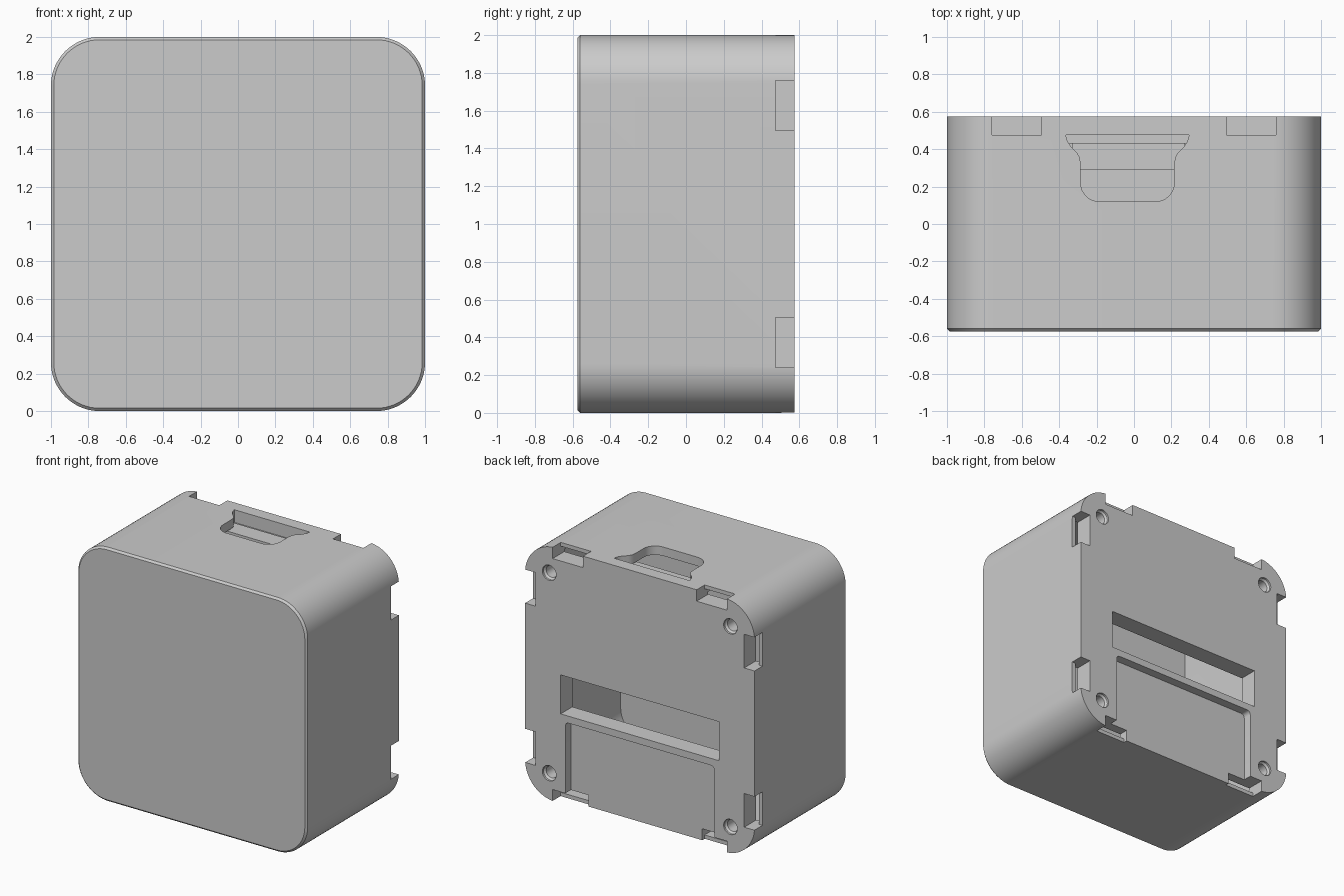
import bpy, bmesh, math
from mathutils import Matrix, Vector

if "Cube" in bpy.data.objects:
    bpy.data.objects.remove(bpy.data.objects["Cube"])

D = 0.575  # half depth

mat = bpy.data.materials.new("light grey plastic")
mat.use_nodes = True
GREY = (0.6, 0.6, 0.6, 1)
mat.diffuse_color = GREY
mat.node_tree.nodes["Principled BSDF"].inputs["Base Color"].default_value = GREY


def rounded_rect(x0, x1, z0, z1, r, seg=12):
    """Outline of a rectangle with round corners."""
    pts = []
    for k, (cx, cz) in enumerate([(x1 - r, z1 - r), (x0 + r, z1 - r),
                                  (x0 + r, z0 + r), (x1 - r, z0 + r)]):
        for i in range(seg + 1):
            a = math.pi / 2 * (k + i / seg)
            pts.append((cx + r * math.cos(a), cz + r * math.sin(a)))
    return pts


def loft(name, sections, axis="y"):
    """Skin between outlines given as (position along axis, points)."""
    place = {"x": lambda u, v, t: (t, u, v),
             "y": lambda u, v, t: (u, t, v),
             "z": lambda u, v, t: (u, v, t)}[axis]
    bm = bmesh.new()
    rings = [[bm.verts.new(place(u, v, t)) for u, v in pts] for t, pts in sections]
    n = len(rings[0])
    for a, b in zip(rings, rings[1:]):
        for i in range(n):
            j = (i + 1) % n
            bm.faces.new((a[i], a[j], b[j], b[i]))
    bm.faces.new(rings[0])
    bm.faces.new(rings[-1])
    bmesh.ops.recalc_face_normals(bm, faces=bm.faces)
    me = bpy.data.meshes.new(name)
    bm.to_mesh(me)
    bm.free()
    ob = bpy.data.objects.new(name, me)
    bpy.context.collection.objects.link(ob)
    me.materials.append(mat)
    return ob


def box(name, x, y, z):
    return loft(name, [(y[0], [(x[0], z[0]), (x[1], z[0]), (x[1], z[1]), (x[0], z[1])]),
                       (y[1], [(x[0], z[0]), (x[1], z[0]), (x[1], z[1]), (x[0], z[1])])])


def select(ob):
    bpy.ops.object.select_all(action="DESELECT")
    ob.select_set(True)
    bpy.context.view_layer.objects.active = ob


def cut(ob, cutter):
    cutter.hide_render = True
    select(ob)
    mod = ob.modifiers.new("cut", "BOOLEAN")
    mod.operation, mod.solver, mod.object = "DIFFERENCE", "EXACT", cutter
    bpy.ops.object.modifier_apply(modifier=mod.name)
    bpy.data.objects.remove(cutter)


# Rounded square housing with a fine front chamfer
outer = rounded_rect(-1, 1, 0, 2, 0.26, 16)
inset = rounded_rect(-0.985, 0.985, 0.015, 1.985, 0.245, 16)
housing = loft("housing", [(-D, inset), (-D + 0.015, outer), (D, outer)])

# Hollow interior
hollow = rounded_rect(-0.93, 0.93, 0.07, 1.93, 0.2)
cut(housing, loft("hollow_cutter", [(-0.515, hollow), (0.43, hollow)]))

# Wide opening in the back and shallow tray below it, open at the bottom
cut(housing, box("opening_cutter", (-0.69, 0.69), (0.3, 0.7), (0.705, 1.012)))
tray = rounded_rect(-0.65, 0.65, -0.3, 0.65, 0.03, 4)
cut(housing, loft("tray_cutter", [(D - 0.07, tray), (0.7, tray)]))

# Undercut clip notches, two on each of the four sides
clip = [(0.91, 0.38), (0.97, 0.38), (0.97, 0.475), (1.1, 0.475), (1.1, 0.7), (0.91, 0.7)]
for side in range(4):
    turn = (Matrix.Translation((0, 0, 1)) @ Matrix.Rotation(side * math.pi / 2, 4, "Y"))
    for lo in (-0.76, 0.495):
        notch = loft("notch_cutter", [(lo, clip), (lo + 0.265, clip)], "z")
        notch.data.transform(turn)
        cut(housing, notch)

# Tapered screw holes in the back corners
for x in (-0.79, 0.79):
    for z in (0.21, 1.79):
        ring = [[(x + r * math.cos(i * math.pi / 12), z + r * math.sin(i * math.pi / 12))
                 for i in range(24)] for r in (0.047, 0.047, 0.06, 0.06)]
        cut(housing, loft("screw_hole_cutter",
                          list(zip((D - 0.12, D - 0.03, D - 0.015, 0.7), ring))))

# Flared cable port in the top
half = [(0.33, 0.475), (0.32, 0.44), (0.30, 0.41), (0.27, 0.382), (0.255, 0.355), (0.25, 0.32)]
half += [(0.15 + 0.1 * math.cos(i * math.pi / 16), 0.22 - 0.1 * math.sin(i * math.pi / 16))
         for i in range(9)]
port = [(x - 0.035, y) for x, y in half] + [(-x - 0.035, y) for x, y in reversed(half)]
cut(housing, loft("port_cutter", [(1.9, port), (2.1, port)], "z"))

# Slotted terminal block beneath the port
terminal = box("terminal_block", (-0.33, 0.27), (0.29, 0.432), (1.62, 1.92))
for x in (-0.24, -0.1, 0.04, 0.18):
    cut(terminal, box("terminal_slot_cutter", (x - 0.05, x + 0.05), (0.2, 0.38), (1.5, 1.895)))

for ob in (housing, terminal):
    select(ob)
    bpy.ops.object.shade_smooth_by_angle(angle=math.radians(30))
